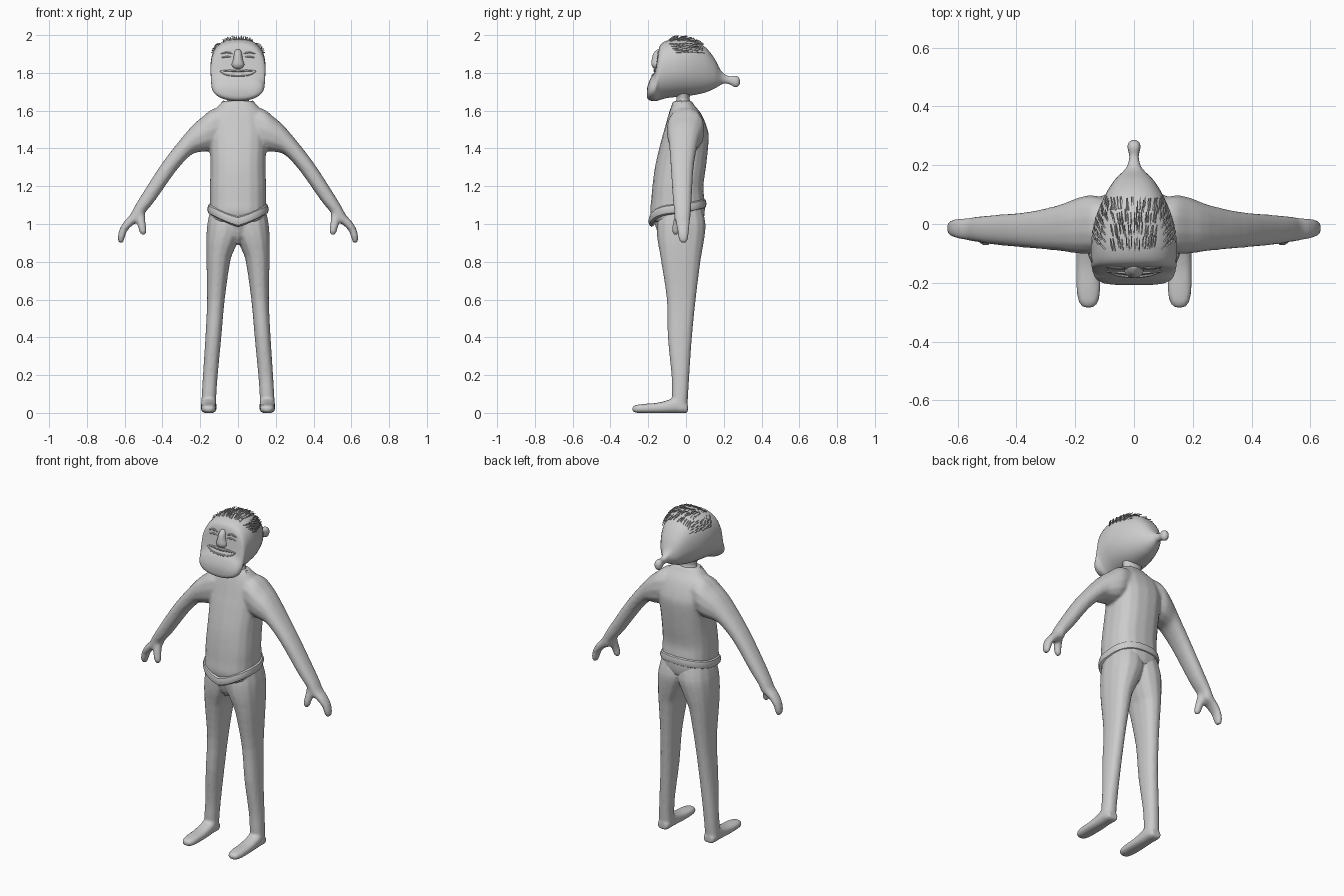
import bpy, bmesh, math, random
from mathutils import Vector as V
from mathutils.bvhtree import BVHTree

if "Cube" in bpy.data.objects:
    bpy.data.objects.remove(bpy.data.objects["Cube"])

random.seed(4)
GREY = bpy.data.materials.new("light_grey")
GREY.diffuse_color = (0.6, 0.6, 0.6, 1)
GREY.use_nodes = True
GREY.node_tree.nodes["Principled BSDF"].inputs["Base Color"].default_value = GREY.diffuse_color


def finish(name, bm, mirror=False, blend=0):
    """Make the object; blend melts overlapping lofts into one soft skin."""
    bmesh.ops.recalc_face_normals(bm, faces=bm.faces)
    me = bpy.data.meshes.new(name)
    bm.to_mesh(me)
    bm.free()
    ob = bpy.data.objects.new(name, me)
    bpy.context.collection.objects.link(ob)
    me.materials.append(GREY)
    if mirror:
        ob.modifiers.new("mirror", 'MIRROR')
    bpy.ops.object.select_all(action='DESELECT')
    bpy.context.view_layer.objects.active = ob
    ob.select_set(True)
    bpy.ops.object.shade_smooth_by_angle(angle=math.radians(40))
    if blend:
        r = ob.modifiers.new("skin", 'REMESH')
        r.mode, r.voxel_size, r.use_smooth_shade = 'VOXEL', .008, True
        s = ob.modifiers.new("soften", 'SMOOTH')
        s.factor, s.iterations = .5, blend
    return ob


def smooth(rows, k):
    """Catmull-Rom resampling of rows of numbers."""
    out, n = [], len(rows)
    for i in range(n - 1):
        p = [rows[max(i - 1, 0)], rows[i], rows[i + 1], rows[min(i + 2, n - 1)]]
        for s in range(k):
            t = s / k
            out.append([0.5 * (2 * b + (c - a) * t + (2 * a - 5 * b + 4 * c - d) * t * t
                               + (3 * b - a - 3 * c + d) * t ** 3) for a, b, c, d in zip(*p)])
    return out + [list(rows[-1])]


def loft(bm, sections, n=16, e=2.0, low=None):
    """Skin superellipse rings given as (centre, half axis u, half axis v)."""
    rings = []
    for c, u, v in sections:
        ring = []
        for i in range(n):
            a = math.tau * (i + 0.5) / n
            ca, sa = math.cos(a), math.sin(a)
            p = 2 / (low if low and sa < 0 else e)
            ring.append(bm.verts.new(c + u * math.copysign(abs(ca) ** p, ca)
                                     + v * math.copysign(abs(sa) ** p, sa)))
        rings.append(ring)
    for a, b in zip(rings, rings[1:]):
        for i in range(n):
            j = (i + 1) % n
            bm.faces.new((a[i], a[j], b[j], b[i]))
    bm.faces.new(rings[0])
    bm.faces.new(rings[-1])


def upright(rows, k=3):
    """Rows z, x0, x1, y0, y1 -> horizontal rings."""
    return [(V(((a + b) / 2, (c + d) / 2, z)), V(((b - a) / 2, 0, 0)), V((0, (d - c) / 2, 0)))
            for z, a, b, c, d in smooth(rows, k)]


def depthwise(rows, k=4):
    """Rows y, x centre, half width, z top, z bottom -> rings facing the front."""
    return [(V((x, y, (t + b) / 2)), V((w, 0, 0)), V((0, 0, (t - b) / 2)))
            for y, x, w, t, b in smooth(rows, k)]


def tube(bm, pts, radii, n=8):
    secs = []
    for i, p in enumerate(pts):
        d = (pts[min(i + 1, len(pts) - 1)] - pts[max(i - 1, 0)]).normalized()
        u = d.cross(V((0, 1, 0.01))).normalized()
        secs.append((p, u * radii[i], d.cross(u) * radii[i]))
    loft(bm, secs, n)


# Shirt: torso, both arms and thumbs in one skin
bm = bmesh.new()
loft(bm, upright([
    (1.01, -.14, .14, -.17, .09), (1.06, -.15, .15, -.19, .10), (1.13, -.15, .15, -.184, .098),
    (1.2, -.15, .15, -.178, .092), (1.31, -.147, .147, -.163, .107), (1.44, -.152, .152, -.132, .12),
    (1.5, -.155, .155, -.115, .115), (1.58, -.14, .14, -.093, .083), (1.63, -.1, .1, -.076, .043),
    (1.652, -.075, .075, -.068, .03)]), 18, 2.5)
# Arm rows: upper edge x z, lower edge x z, then front and back y
arm = [(.05, 1.62, .06, 1.42, -.085, .08), (.13, 1.612, .155, 1.385, -.102, .098),
       (.19, 1.567, .2, 1.38, -.1, .088), (.255, 1.507, .25, 1.364, -.092, .066),
       (.387, 1.343, .328, 1.281, -.082, .042), (.493, 1.182, .437, 1.127, -.072, .032),
       (.545, 1.097, .493, 1.058, -.064, .027), (.572, 1.048, .51, 1.02, -.06, .024),
       (.603, 1.013, .552, .998, -.054, .02), (.627, .972, .587, .963, -.047, .017),
       (.637, .925, .6, .925, -.04, .012), (.63, .9, .609, .9, -.03, .003)]
for s in (1, -1):
    loft(bm, [(V((s * (a + c) / 2, (e + f) / 2, (b + d) / 2)), V((s * (a - c) / 2, 0, (b - d) / 2)),
               V((0, (f - e) / 2, 0))) for a, b, c, d, e, f in smooth(arm, 3)], 14, 2.3)
    tube(bm, [V((s * .522, -.025, 1.075)), V((s * .515, -.04, 1.025)), V((s * .508, -.052, .985)),
              V((s * .502, -.055, .957)), V((s * .499, -.055, .942))], [.028, .025, .022, .02, .01], 10)
finish("shirt_and_arms", bm, blend=8)

# Rolled shirt hem, dipping to a point at the front
bm = bmesh.new()
rings = []
for i in range(36):
    a = math.tau * i / 36
    ca, sa = math.cos(a), math.sin(a)
    x = .145 * math.copysign(abs(ca) ** .8, ca)
    y = -.045 + .136 * math.copysign(abs(sa) ** .8, sa)
    z = 1.078 + (.03 * sa if sa > 0 else -.065 * (1 - abs(ca)))
    out = V((ca, sa, 0))
    rings.append([bm.verts.new(V((x, y, z)) + out * .018 * math.cos(t) + V((0, 0, .028 * math.sin(t))))
                  for t in [math.tau * k / 8 for k in range(8)]])
for i in range(36):
    for k in range(8):
        bm.faces.new((rings[i - 1][k], rings[i - 1][k - 1], rings[i][k - 1], rings[i][k]))
finish("shirt_hem", bm)

# Trousers: legs, feet and front flap in one skin
bm = bmesh.new()
leg = [(1.09, -.04, .145, -.14, .085), (1.0, -.04, .164, -.155, .104), (.92, -.008, .169, -.152, .097),
       (.86, .02, .169, -.142, .087), (.8, .041, .168, -.132, .077), (.6, .07, .164, -.102, .052),
       (.4, .088, .173, -.097, .032), (.2, .107, .186, -.077, .018), (.1, .114, .192, -.076, .012),
       (.02, .116, .195, -.07, .007)]
foot = [(.01, .03, .045, .003), (-.01, .038, .06, -.002), (-.05, .041, .085, -.002),
        (-.09, .041, .07, -.002), (-.15, .042, .054, -.002), (-.22, .041, .048, -.002),
        (-.26, .035, .043, 0), (-.277, .025, .037, .005), (-.285, .012, .03, .012)]
for s in (1, -1):
    loft(bm, upright([(z, s * a, s * b, c, d) for z, a, b, c, d in leg]), 14, 2.3)
    loft(bm, depthwise([(y, s * .155, w, t, b) for y, w, t, b in foot]), 14, 2.6)
loft(bm, upright([(1.04, -.045, .045, -.18, -.1), (.98, -.04, .04, -.16, -.08),
                  (.93, -.022, .022, -.145, -.05), (.895, -.008, .008, -.12, -.02)], 2), 10)
finish("trousers_and_feet", bm, blend=5)

# Neck and small collar points
bm = bmesh.new()
loft(bm, upright([(1.6, -.075, .075, -.07, .03), (1.645, -.062, .062, -.056, .025),
                  (1.67, -.058, .058, -.052, .02), (1.72, -.07, .07, -.07, .035)]), 16)
finish("neck", bm)
bm = bmesh.new()
tube(bm, [V((.085, -.03, 1.61)), V((.08, -.03, 1.64)), V((.076, -.03, 1.653))], [.014, .01, .003])
finish("collar_point", bm, mirror=True)

# Head with the stalk at the back; mouth groove pressed into the front
bm = bmesh.new()
loft(bm, depthwise([
    (-.207, 0, .06, 1.71, 1.675), (-.202, 0, .1, 1.735, 1.662), (-.188, 0, .128, 1.77, 1.653),
    (-.165, 0, .14, 1.81, 1.65), (-.152, 0, .143, 1.88, 1.652), (-.138, 0, .145, 1.945, 1.656),
    (-.1, 0, .146, 1.972, 1.666), (-.04, 0, .144, 1.982, 1.673), (.03, 0, .128, 1.974, 1.68),
    (.1, 0, .098, 1.938, 1.695), (.15, 0, .066, 1.878, 1.716), (.18, 0, .036, 1.82, 1.734),
    (.2, 0, .022, 1.797, 1.743), (.23, 0, .016, 1.782, 1.74), (.26, 0, .022, 1.785, 1.724),
    (.277, 0, .018, 1.778, 1.73), (.285, 0, .008, 1.765, 1.743)]), 32, 2.5, 2.05)
bvh = BVHTree.FromBMesh(bm)
finish("head", bm)


def hit(o, d):
    return bvh.ray_cast(V(o), V(d))[0]


def face_line(name, pts, r, mirror=False):
    """Ridge that follows the front of the head through x, z points."""
    bm = bmesh.new()
    path = [hit((x, -1, z), (0, 1, 0)) for x, z in smooth(pts, 5)]
    n = len(path) - 1
    tube(bm, path, [r * (.25 + .75 * math.sin(math.pi * i / n)) for i in range(n + 1)])
    finish(name, bm, mirror=mirror)


# Face: broad soft nose, lips, brows and closed lids
bm = bmesh.new()
loft(bm, upright([(1.925, -.012, .012, -.15, -.12), (1.905, -.02, .02, -.172, -.12),
                  (1.87, -.026, .026, -.182, -.12), (1.845, -.034, .034, -.184, -.12),
                  (1.828, -.028, .028, -.176, -.12), (1.82, -.012, .012, -.165, -.13)]), 16)
finish("nose", bm)
face_line("upper_lip", [(-.095, 1.812), (-.05, 1.814), (0, 1.812), (.05, 1.814), (.095, 1.812)], .009)
face_line("lower_lip", [(-.095, 1.808), (-.06, 1.79), (0, 1.785), (.06, 1.79), (.095, 1.808)], .006)
face_line("brow", [(.03, 1.9), (.06, 1.91), (.095, 1.9)], .006, True)
face_line("eyelid", [(.032, 1.882), (.06, 1.886), (.09, 1.88)], .005, True)

# Hair strands on the crown and on both sides
bm = bmesh.new()


def strand(a, b, lift):
    tube(bm, [a, (a + b) / 2 + lift * .8, b + lift], [.003, .0028, .0015], 4)


for row in range(4):
    for col in range(17):
        x = -.072 + .009 * col + random.uniform(-.003, .003)
        y = -.085 + .043 * row + random.uniform(-.008, .008)
        strand(hit((x, y, 3), (0, 0, -1)), hit((x * 1.1, y + .042, 3), (0, 0, -1)),
               V((0, 0, random.uniform(.008, .018))))
for s in (-1, 1):
    for row in range(5):
        for col in range(6):
            z = 1.953 - .011 * row + random.uniform(-.003, .003)
            y = -.085 + .024 * col + .008 * row
            strand(hit((s, y, z), (-s, 0, 0)), hit((s, y + .03, z - .008), (-s, 0, 0)),
                   V((s * .01, 0, .006)))
finish("hair", bm)
